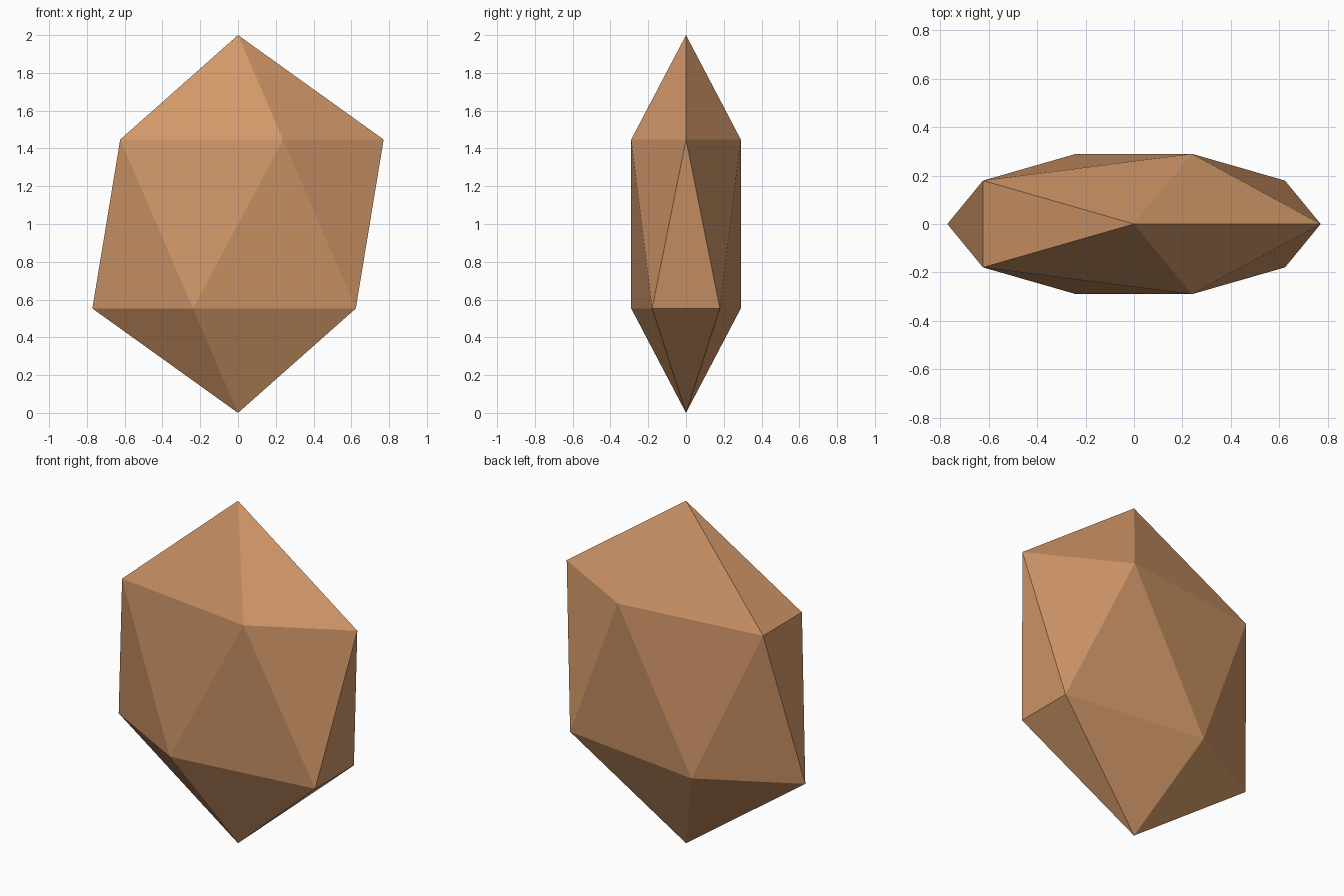
import bpy

if "Cube" in bpy.data.objects:
    bpy.data.objects.remove(bpy.data.objects["Cube"])

# Faceted stone: a 20-sided icosahedron, narrowed in x and flattened in y
bpy.ops.mesh.primitive_ico_sphere_add(subdivisions=1, radius=1.0, location=(0, 0, 1))
stone = bpy.context.object
stone.name = "faceted_stone"
stone.scale = (0.862, 0.341, 1.0)
bpy.ops.object.transform_apply(location=True, rotation=False, scale=True)
bpy.ops.object.shade_flat()

# Warm tan colour
tan = bpy.data.materials.new("tan_stone")
tan.diffuse_color = (0.64, 0.31, 0.14, 1.0)
tan.use_nodes = True
tan.node_tree.nodes["Principled BSDF"].inputs["Base Color"].default_value = tan.diffuse_color
stone.data.materials.append(tan)
